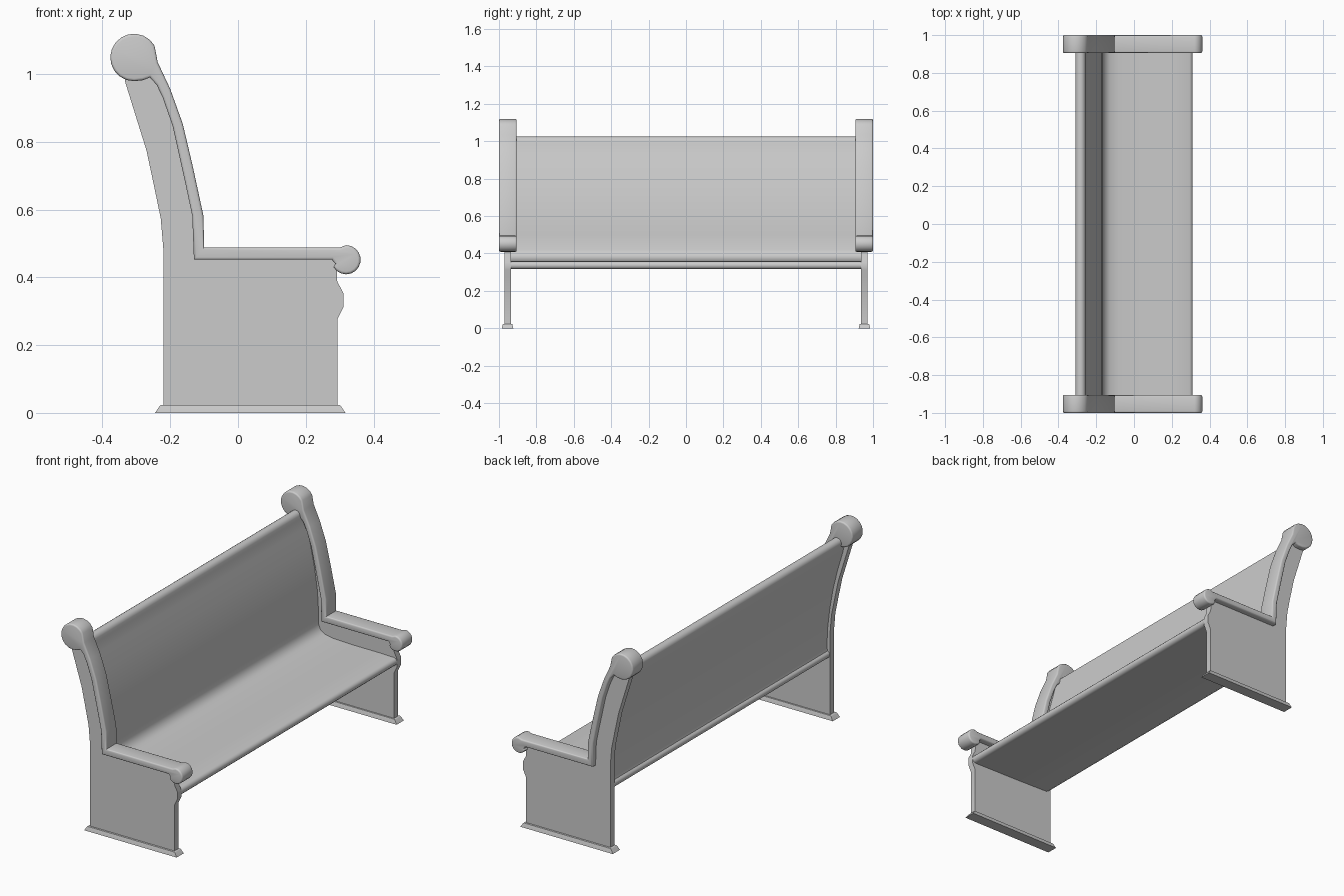
import bpy, bmesh
from math import sin, cos, radians

cube = bpy.data.objects.get("Cube")
if cube:
    bpy.data.objects.remove(cube, do_unlink=True)

grey = bpy.data.materials.new("plain_grey")
grey.use_nodes = True
grey.diffuse_color = (0.6, 0.6, 0.6, 1)
grey.node_tree.nodes["Principled BSDF"].inputs["Base Color"].default_value = (0.6, 0.6, 0.6, 1)


def arc(cx, cz, r, start, end, steps):
    """Points on a circle, angles in degrees from +x towards +z."""
    angles = [radians(start + (end - start) * i / steps) for i in range(steps + 1)]
    return [(cx + r * cos(a), cz + r * sin(a)) for a in angles]


def finish(bm, name, angle=35):
    bmesh.ops.recalc_face_normals(bm, faces=bm.faces)
    mesh = bpy.data.meshes.new(name)
    bm.to_mesh(mesh)
    bm.free()
    mesh.materials.append(grey)
    obj = bpy.data.objects.new(name, mesh)
    bpy.context.collection.objects.link(obj)
    bpy.ops.object.select_all(action='DESELECT')
    obj.select_set(True)
    bpy.context.view_layer.objects.active = obj
    bpy.ops.object.shade_smooth_by_angle(angle=radians(angle))
    return obj


def extrude(name, profile, y0, y1, bevel=0):
    """Extrude an x-z outline along y, rounding only the rims of its two ends."""
    bm = bmesh.new()
    face = bm.faces.new([bm.verts.new((x, y0, z)) for x, z in profile])
    moved = bmesh.ops.extrude_face_region(bm, geom=[face], use_keep_orig=True)["geom"]
    verts = [v for v in moved if isinstance(v, bmesh.types.BMVert)]
    bmesh.ops.translate(bm, verts=verts, vec=(0, y1 - y0, 0))
    bmesh.ops.recalc_face_normals(bm, faces=bm.faces)
    if bevel:
        rims = [e for e in bm.edges if abs(e.verts[0].co.y - e.verts[1].co.y) < 1e-5]
        bmesh.ops.bevel(bm, geom=rims, offset=bevel, segments=3, profile=0.5,
                        affect='EDGES', clamp_overlap=True)
    return finish(bm, name)


# Flat end board: straight leg, nosing at the front, swept upright at the back
panel = [(-0.22, 0.01), (0.293, 0.01), (0.293, 0.275), (0.311, 0.312), (0.311, 0.353),
         (0.293, 0.388), (0.29, 0.465), (-0.115, 0.465), (-0.118, 0.58), (-0.145, 0.70),
         (-0.18, 0.85), (-0.21, 0.94), (-0.26, 1.01), (-0.30, 1.03), (-0.334, 0.98),
         (-0.303, 0.88), (-0.27, 0.774), (-0.25, 0.68), (-0.228, 0.574), (-0.22, 0.48)]

# Rounded rail: armrest with a knob, elbow, swept upright and a scroll on top
rail = ([(-0.13, 0.452), (0.277, 0.452), (0.287, 0.44)]
        + arc(0.319, 0.452, 0.043, 210, 450, 12)
        + [(0.30, 0.488), (-0.10, 0.488), (-0.102, 0.582), (-0.134, 0.73),
           (-0.163, 0.853), (-0.20, 0.956), (-0.237, 1.035)]
        + arc(-0.307, 1.049, 0.07, 30, 270, 13)
        + [(-0.28, 0.982), (-0.26, 0.99), (-0.24, 0.968), (-0.222, 0.93), (-0.193, 0.847),
           (-0.157, 0.685), (-0.135, 0.582)])

for side, label in ((1, "left"), (-1, "right")):
    extrude(label + "_end_panel", panel, side * 0.936, side * 0.97)
    extrude(label + "_arm_rail", rail, side * 0.905, side * 1.0, 0.014)
    # Foot plate with sloping sides
    bm = bmesh.new()
    bmesh.ops.create_cube(bm, size=1)
    for v in bm.verts:
        top = v.co.z > 0
        v.co = (0.036 + v.co.x * (0.53 if top else 0.562),
                side * 0.954 + v.co.y * (0.052 if top else 0.062),
                0.024 if top else 0)
    bmesh.ops.bevel(bm, geom=[e for e in bm.edges if all(v.co.z > 0.02 for v in e.verts)],
                    offset=0.004, segments=2, profile=0.5, affect='EDGES')
    finish(bm, label + "_foot")

# Seat and backrest as one continuous board
board = ([(-0.19, 0.325), (0.0, 0.32), (0.28, 0.316)]
         + arc(0.29, 0.337, 0.021, -80, 80, 6)
         + [(0.2, 0.36), (0.05, 0.36), (-0.08, 0.364), (-0.13, 0.374), (-0.155, 0.392),
            (-0.166, 0.42), (-0.167, 0.5), (-0.173, 0.6), (-0.19, 0.72), (-0.213, 0.83),
            (-0.24, 0.93), (-0.255, 0.985)]
         + arc(-0.283, 0.998, 0.027, 10, 190, 7)
         + [(-0.295, 0.93), (-0.265, 0.83), (-0.238, 0.72), (-0.217, 0.6), (-0.205, 0.5),
            (-0.2, 0.39)]
         + arc(-0.198, 0.352, 0.02, 110, 250, 5))
extrude("seat_and_back", board, -0.938, 0.938)
